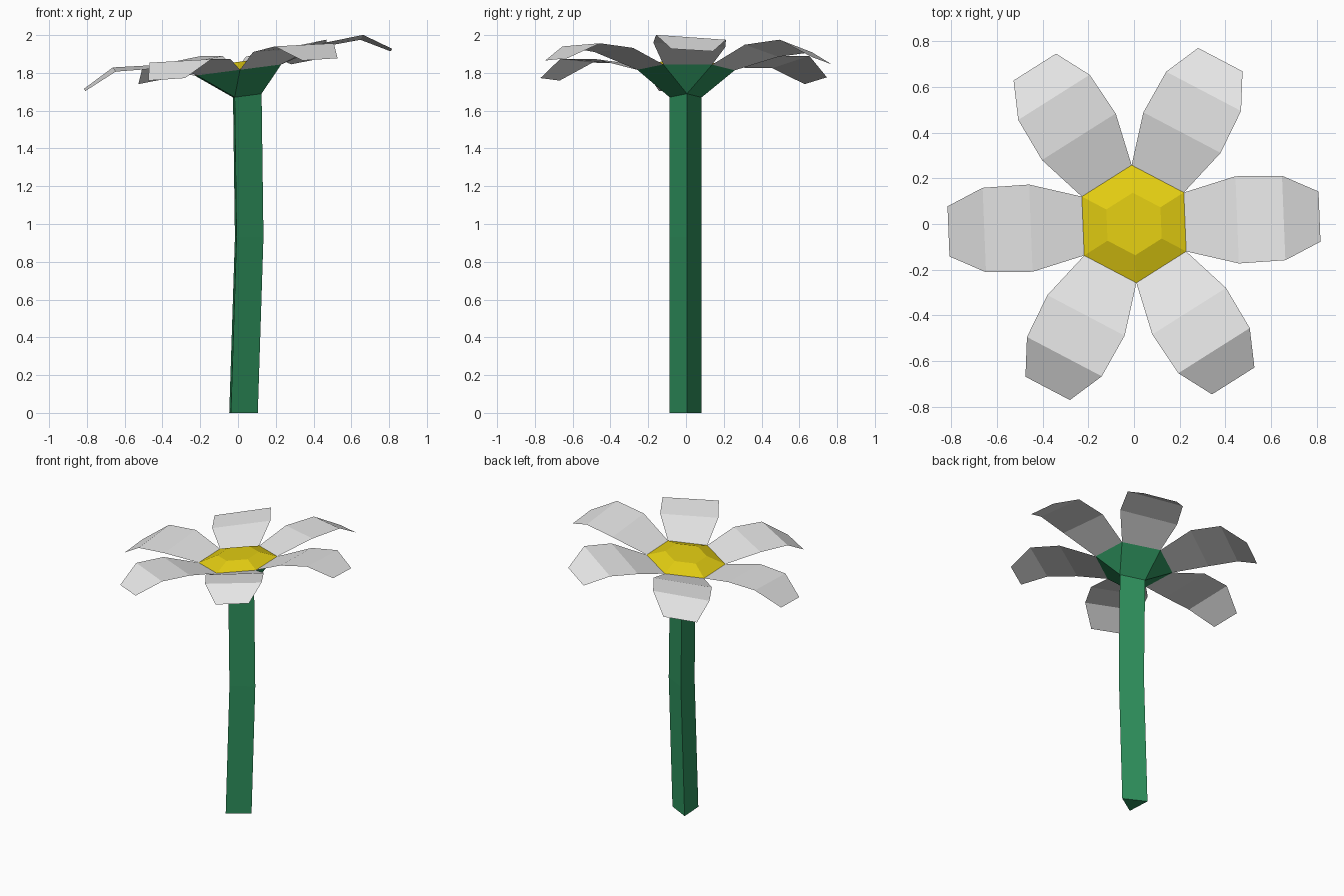
import bpy
from math import sin, cos, radians

if "Cube" in bpy.data.objects:
    bpy.data.objects.remove(bpy.data.objects["Cube"])

TILT = 0.13      # flower head leans: z rises with x
HEAD_Z = 1.815   # height of the head plane at x = 0
TURN = 2.3       # small turn of the whole flower, degrees


def material(name, rgb):
    m = bpy.data.materials.new(name)
    m.diffuse_color = (*rgb, 1)
    m.use_nodes = True
    m.node_tree.nodes["Principled BSDF"].inputs["Base Color"].default_value = m.diffuse_color
    return m


green = material("stem green", (0.027, 0.28, 0.108))
yellow = material("center yellow", (0.78, 0.62, 0.006))
white = material("petal white", (0.8, 0.8, 0.8))


def make(name, verts, faces, mat):
    me = bpy.data.meshes.new(name)
    me.from_pydata(verts, [], faces)
    me.materials.append(mat)
    me.update()
    ob = bpy.data.objects.new(name, me)
    bpy.context.collection.objects.link(ob)
    return ob


def head(r, side, angle, h):
    """Point on the tilted head: r outwards, side across, h above the plane."""
    a = radians(angle)
    x, y = r * cos(a) - side * sin(a), r * sin(a) + side * cos(a)
    return (x, y, HEAD_Z + TILT * x + h)


def tri(cx, z, tilt=0):
    """Three-sided stem section."""
    out = []
    for k in range(3):
        a = radians(3 + 120 * k)
        x = 0.098 * cos(a)
        out.append((cx + x, 0.098 * sin(a), z + tilt * x))
    return out


def hexagon(r, h):
    return [head(r, 0, TURN - 30 + 60 * k, h) for k in range(6)]


# stem: bent triangular tube
rings = [tri(0.007, 0), tri(0.037, 0.93), tri(0.027, 1.677, TILT)]
faces = [(2, 1, 0)]
for i in (0, 3):
    for k in range(3):
        n = (k + 1) % 3
        faces.append((i + k, i + n, i + n + 3, i + k + 3))
make("stem", sum(rings, []), faces, green)

# cup: stem triangle widening to the hexagon, one triangle and one quad per corner
faces = []
for k in range(3):
    a, b = 3 + 2 * k, 4 + 2 * k
    c = 3 + (2 * k + 2) % 6
    faces += [(k, b, a), (k, (k + 1) % 3, c, b)]
make("cup", rings[2] + hexagon(0.258, 0), faces, green)

# flower center: low bevelled hexagon
faces = [tuple(range(6, 12))]
faces += [(k, (k + 1) % 6, 6 + (k + 1) % 6, 6 + k) for k in range(6)]
make("flower_center", hexagon(0.258, 0) + hexagon(0.137, 0.043), faces, yellow)

# petals: (distance out, half width, height, twist)
profile = [(0.2234, 0.129, 0, 0), (0.452, 0.191, 0.075, 0.01),
           (0.656, 0.185, 0.088, 0.012), (0.813, 0.11, 0.0, 0.006)]
for p in range(6):
    verts = []
    for r, w, h, t in profile:
        verts += [head(r, s * w, TURN + 60 * p, h - s * t) for s in (-1, 1)]
    make(f"petal_{p + 1}", verts,
         [(i, i + 2, i + 3, i + 1) for i in (0, 2, 4)], white)
